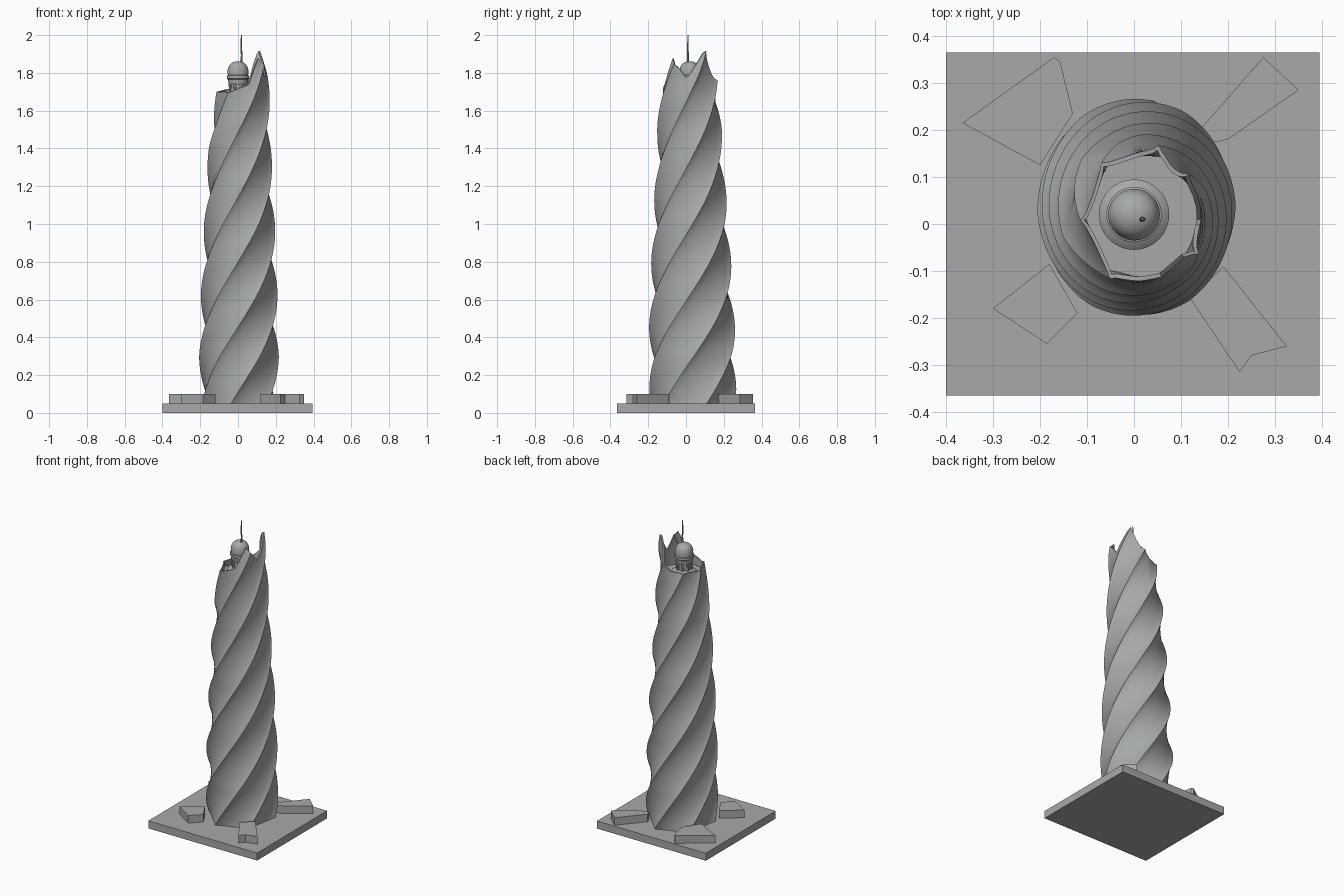
import bpy, bmesh, math
from math import radians, degrees, sin, cos, pi

if "Cube" in bpy.data.objects:
    bpy.data.objects.remove(bpy.data.objects["Cube"])

# One stone grey for everything
grey = bpy.data.materials.new("stone_grey")
colour = (0.38, 0.40, 0.395, 1)
grey.diffuse_color = colour
grey.use_nodes = True
grey.node_tree.nodes["Principled BSDF"].inputs["Base Color"].default_value = colour


def finish(bm, name, smooth=None):
    bmesh.ops.recalc_face_normals(bm, faces=bm.faces)
    mesh = bpy.data.meshes.new(name)
    bm.to_mesh(mesh)
    bm.free()
    mesh.materials.append(grey)
    obj = bpy.data.objects.new(name, mesh)
    bpy.context.scene.collection.objects.link(obj)
    if smooth:
        bpy.ops.object.select_all(action='DESELECT')
        obj.select_set(True)
        bpy.context.view_layer.objects.active = obj
        bpy.ops.object.shade_smooth_by_angle(angle=radians(smooth))
    return obj


def lerp_table(table, x):
    """Linear interpolation through (x, value) pairs."""
    for (x0, v0), (x1, v1) in zip(table, table[1:]):
        if x <= x1:
            return v0 + (v1 - v0) * max(0, x - x0) / (x1 - x0)
    return table[-1][1]


def prism(name, outline, z0, z1):
    bm = bmesh.new()
    low = [bm.verts.new((x, y, z0)) for x, y in outline]
    face = bm.faces.new(low)
    top = bmesh.ops.extrude_face_region(bm, geom=[face])["geom"]
    for v in top:
        if isinstance(v, bmesh.types.BMVert):
            v.co.z = z1
    return finish(bm, name)


def bridge(bm, rings):
    n = len(rings[0])
    for a, b in zip(rings, rings[1:]):
        for i in range(n):
            j = (i + 1) % n
            bm.faces.new((a[i], a[j], b[j], b[i]))
    bm.faces.new(rings[0])
    bm.faces.new(rings[-1])


def lathe(name, profile, cx, cy, sides=32):
    bm = bmesh.new()
    rings = [[bm.verts.new((cx + r * cos(2 * pi * i / sides),
                            cy + r * sin(2 * pi * i / sides), z))
              for i in range(sides)] for r, z in profile]
    bridge(bm, rings)
    return finish(bm, name, 35)


# Base slab and the four low corner blocks
prism("base_slab", [(-0.4, -0.365), (0.395, -0.365), (0.395, 0.365), (-0.4, 0.365)], 0, 0.05)
blocks = {
    "back_left_block": [(-0.365, 0.215), (-0.2, 0.125), (-0.13, 0.235), (-0.157, 0.345), (-0.17, 0.355)],
    "back_right_block": [(0.14, 0.2), (0.15, 0.17), (0.2, 0.18), (0.35, 0.285), (0.275, 0.355)],
    "front_right_block": [(0.12, -0.16), (0.225, -0.315), (0.25, -0.28), (0.325, -0.26), (0.19, -0.09)],
    "front_left_block": [(-0.3, -0.18), (-0.185, -0.255), (-0.12, -0.19), (-0.18, -0.085)],
}
for name, outline in blocks.items():
    prism(name, outline, 0.045, 0.1)

# Twisted six-sided tower with a ragged crown
LOBES, PER_LOBE, ROWS = 6, 12, 90
TWIST, RIDGE_Z, FLOOR = 173, 0.29, 1.66
radius_at = [(0, 0.2), (0.3, 0.208), (0.65, 0.199), (1, 0.185), (1.3, 0.168),
             (1.6, 0.157), (1.8, 0.149), (1.92, 0.136)]
crown_at = [(-180, 1.7), (-110, 1.7), (-68, 1.74), (-46, 1.89), (-5, 1.77),
            (40, 1.92), (65, 1.78), (90, 1.72), (180, 1.7)]


def wrap(angle):
    return (angle + 180) % 360 - 180


def tower_point(column, z, scale=1):
    local = column * 60 / PER_LOBE
    angle = local + TWIST * (z - RIDGE_Z)
    off = radians(local % 60 - 30)
    r = lerp_table(radius_at, z) * (cos(pi / 6) / cos(off)) * scale
    # slim raised lip along every ridge
    if column % PER_LOBE == 0:
        r += 0.003
    a = radians(angle)
    # the left side leans in near the top
    lean = min(1, max(0, (z - 1.42) / 0.28))
    r *= 1 - 0.2 * lean * max(0, -cos(a))
    t = z / 2
    return (0.004 + 0.008 * t + r * cos(a),
            0.038 - 0.026 * t + r * sin(a) * (1.12 - 0.1 * t), z)


def column_top(column):
    z = 1.68
    while z < 1.92:
        angle = column * 60 / PER_LOBE + TWIST * (z - RIDGE_Z)
        if z >= lerp_table(crown_at, wrap(angle)):
            break
        z += 0.002
    return z


columns = range(LOBES * PER_LOBE)
tops = [column_top(c) for c in columns]
bm = bmesh.new()
rings = []
for row in range(ROWS + 1):
    t = row / ROWS
    rings.append([bm.verts.new(tower_point(c, 0.045 + (tops[c] - 0.045) * t)) for c in columns])
for row in range(7):
    t = row / 6
    rings.append([bm.verts.new(tower_point(c, tops[c] + (FLOOR - tops[c]) * t, 0.93)) for c in columns])
bridge(bm, rings)
finish(bm, "twisted_tower", 32)

# Lantern: drum with pillars, band, dome and spire
CX, CY = 0.0, 0.02
lathe("lantern_drum", [(0.075, 1.64), (0.075, 1.675), (0.058, 1.69), (0.043, 1.695),
                       (0.043, 1.77)], CX, CY)
for i in range(8):
    a = 2 * pi * (i + 0.5) / 8
    lathe("lantern_pillar", [(0.01, 1.68), (0.008, 1.71), (0.012, 1.745)],
          CX + 0.042 * cos(a), CY + 0.042 * sin(a), 8)
lathe("lantern_band", [(0.05, 1.74), (0.053, 1.765), (0.059, 1.77), (0.059, 1.785), (0.05, 1.79)], CX, CY)
dome = [(0.054, 1.785), (0.055, 1.815)]
dome += [(0.052 * cos(radians(d)), 1.82 + 0.042 * sin(radians(d))) for d in range(10, 90, 10)]
lathe("dome", dome, CX, CY)

bm = bmesh.new()
spire = [(0.015, 1.84, 0.006), (0.02, 1.89, 0.005), (0.016, 1.94, 0.004), (0.018, 2.0, 0.0025)]
rings = [[bm.verts.new((x + r * cos(2 * pi * i / 8), 0.01 + r * sin(2 * pi * i / 8), z))
          for i in range(8)] for x, z, r in spire]
bridge(bm, rings)
finish(bm, "spire", 40)
